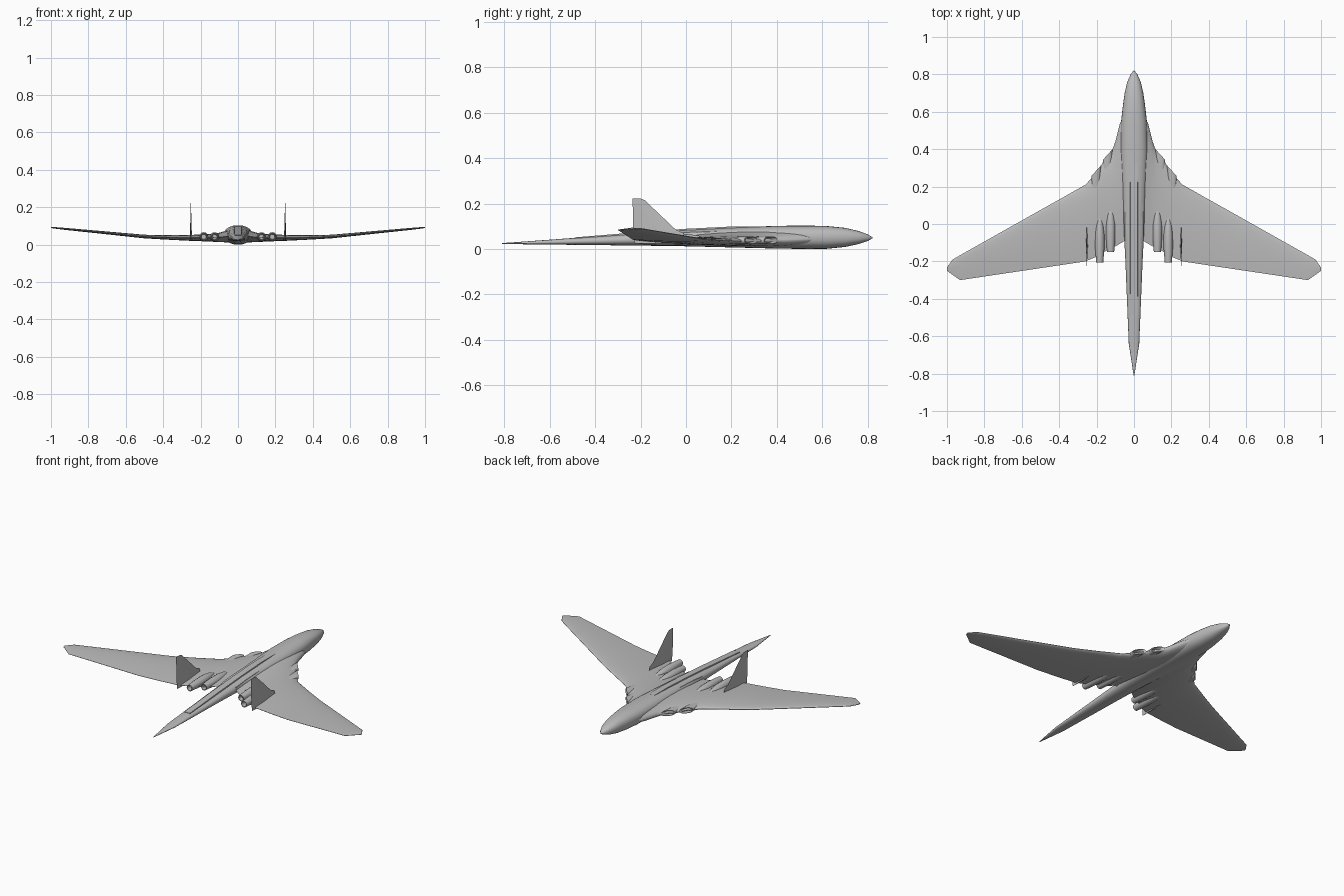
import bpy
import bmesh
from math import sin, cos, pi, sqrt, radians, copysign

if "Cube" in bpy.data.objects:
    bpy.data.objects.remove(bpy.data.objects["Cube"])

GREY = (0.5, 0.5, 0.5, 1)
paint = bpy.data.materials.new("airframe grey")
paint.use_nodes = True
paint.diffuse_color = GREY
paint.node_tree.nodes["Principled BSDF"].inputs["Base Color"].default_value = GREY


def loft(name, rings, angle=40):
    """Skin a list of closed rings and cap both ends."""
    bm = bmesh.new()
    rows = [[bm.verts.new(p) for p in ring] for ring in rings]
    n = len(rows[0])
    for a, b in zip(rows, rows[1:]):
        for i in range(n):
            j = (i + 1) % n
            bm.faces.new((a[i], a[j], b[j], b[i]))
    bm.faces.new(rows[0])
    bm.faces.new(rows[-1])
    bmesh.ops.remove_doubles(bm, verts=bm.verts, dist=0.0001)
    bmesh.ops.recalc_face_normals(bm, faces=bm.faces)
    mesh = bpy.data.meshes.new(name)
    bm.to_mesh(mesh)
    bm.free()
    mesh.materials.append(paint)
    mesh.shade_smooth()
    mesh.set_sharp_from_angle(angle=radians(angle))
    obj = bpy.data.objects.new(name, mesh)
    bpy.context.collection.objects.link(obj)
    return obj


def oval(cx, y, cz, rx, rz, power=1.0, skew=0.0, n=24):
    """Rounded ring facing along y; skew sweeps it back with x."""
    ring = []
    for i in range(n):
        c, s = cos(2 * pi * i / n), sin(2 * pi * i / n)
        dx = copysign(abs(c) ** power, c) * rx
        dz = copysign(abs(s) ** power, s) * rz
        ring.append((cx + dx, y + skew * dx, cz + dz))
    return ring


# Fuselage: y, half width, bottom, top
body = [(0.82, 0.002, 0.047, 0.052), (0.80, 0.018, 0.035, 0.064),
        (0.76, 0.036, 0.022, 0.079), (0.70, 0.050, 0.009, 0.093),
        (0.62, 0.061, 0.001, 0.101), (0.54, 0.070, 0, 0.103),
        (0.40, 0.074, 0.002, 0.102), (0.20, 0.066, 0.007, 0.094),
        (0.0, 0.056, 0.012, 0.084), (-0.20, 0.046, 0.015, 0.070),
        (-0.64, 0.028, 0.020, 0.038), (-0.81, 0.002, 0.022, 0.026)]
loft("fuselage", [oval(0, y, (lo + hi) / 2, w, (hi - lo) / 2, 0.85)
                  for y, w, lo, hi in body])

# Flat dorsal spine along the fuselage top
spine = [(0.33, 0.099), (0.20, 0.099), (0.0, 0.089), (-0.20, 0.075), (-0.49, 0.051)]
loft("dorsal_spine", [[(-0.024, y, z - 0.025), (-0.019, y, z),
                       (0.019, y, z), (0.024, y, z - 0.025)]
                      for y, z in spine], 20)

# Blended wing: x, leading y, trailing y, bottom, top
half = [(0.0, 0.62, -0.07, 0.010, 0.088), (0.05, 0.58, -0.09, 0.012, 0.080),
        (0.075, 0.54, -0.105, 0.013, 0.070), (0.10, 0.44, -0.12, 0.014, 0.063),
        (0.12, 0.385, -0.13, 0.015, 0.059), (0.16, 0.34, -0.15, 0.017, 0.055),
        (0.20, 0.272, -0.175, 0.019, 0.053), (0.26, 0.21, -0.20, 0.021, 0.051),
        (0.38, 0.142, -0.218, 0.027, 0.050), (0.50, 0.075, -0.236, 0.034, 0.052),
        (0.93, -0.167, -0.30, 0.080, 0.089), (0.97, -0.19, -0.272, 0.085, 0.092),
        (1.0, -0.233, -0.25, 0.089, 0.093)]


def wing_section(x, lead, trail, lo, hi, n=14):
    mid, thick = (lo + hi) / 2, (hi - lo) / 2
    upper, lower = [], []
    for i in range(n + 1):
        u = (1 - cos(pi * i / n)) / 2
        t = thick * min(1, 2.6 * sqrt(u) * (1 - u)) + 0.0008
        y = lead + (trail - lead) * u
        upper.append((x, y, mid + t))
        lower.append((x, y, mid - t))
    return upper + lower[::-1]


stations = [(-s[0],) + s[1:] for s in half[:0:-1]] + half
loft("blended_wing", [wing_section(*s) for s in stations])

# Engine tubes with hollow nozzles: distance behind the front, radius
tube = [(0, 0.002), (0.015, 0.010), (0.05, 0.019), (0.10, 0.025),
        (0.17, 0.025), (0.25, 0.019), (0.25, 0.015), (0.22, 0.013)]
# Swept intakes: distance behind the lip, width, height
scoop = [(0.03, 0.014, 0.009), (0, 0.022, 0.014), (0, 0.026, 0.017),
         (0.06, 0.024, 0.016), (0.14, 0.012, 0.008)]
# Tail fin: z, front y, back y, half thickness
fin = [(0.025, 0.0, -0.225, 0.005), (0.07, -0.01, -0.23, 0.005),
       (0.085, -0.045, -0.232, 0.004), (0.215, -0.182, -0.235, 0.001),
       (0.222, -0.200, -0.235, 0.001)]

for side, s in (("left", 1), ("right", -1)):
    for place, x, y in (("inner", 0.125, 0.10), ("outer", 0.183, 0.045)):
        loft(f"{place}_engine_{side}",
             [oval(s * x, y - d, 0.041, r, r, n=16) for d, r in tube])
    for place, x, y in (("inner", 0.140, 0.372), ("outer", 0.202, 0.285)):
        loft(f"{place}_intake_{side}",
             [oval(s * x, y - d, 0.038, rx, rz, 0.8, -s * 1.1, 16)
              for d, rx, rz in scoop])
    loft(f"tail_fin_{side}",
         [[(s * 0.252, f, z), (s * 0.252 + t, (f + b) / 2, z),
           (s * 0.252, b, z), (s * 0.252 - t, (f + b) / 2, z)]
          for z, f, b, t in fin], 20)
    # Low shoulder fairing beside the spine
    loft(f"shoulder_fairing_{side}",
         [[(s * 0.02, y, z), (s * 0.049, y, z - 0.010),
           (s * 0.053, y, z - 0.035), (s * 0.02, y, z - 0.035)]
          for y, z in ((0.22, 0.092), (0.0, 0.083), (-0.09, 0.074))], 20)
